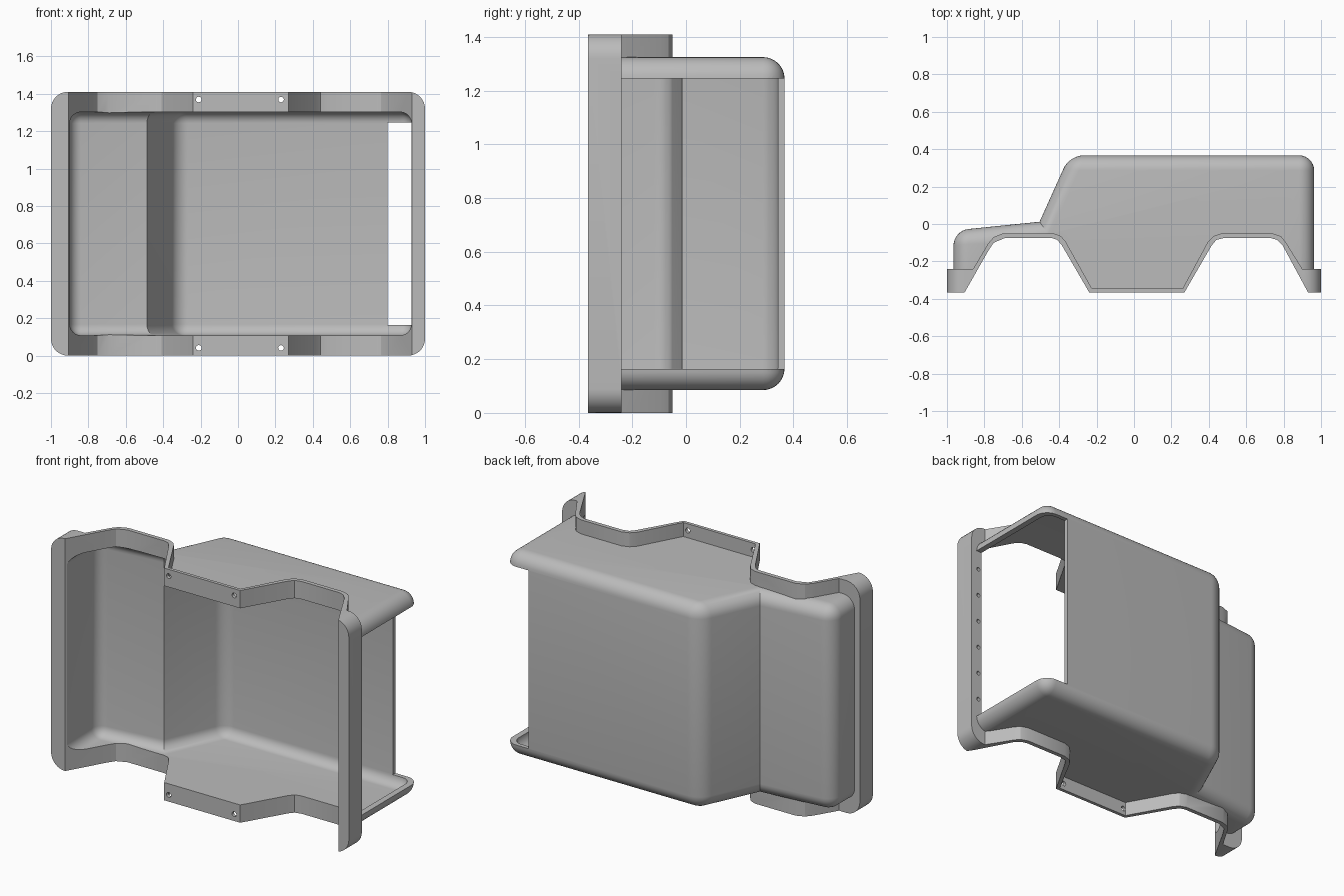
import bpy, bmesh, math
from mathutils import Matrix

if "Cube" in bpy.data.objects:
    bpy.data.objects.remove(bpy.data.objects["Cube"], do_unlink=True)

WIDTH = 1.41
MID = WIDTH / 2
LOW = -0.5        # solids start below the trimmed lower edge


def finish(name, bm):
    bmesh.ops.recalc_face_normals(bm, faces=bm.faces)
    mesh = bpy.data.meshes.new(name)
    bm.to_mesh(mesh)
    bm.free()
    obj = bpy.data.objects.new(name, mesh)
    bpy.context.collection.objects.link(obj)
    return obj


def prism(name, outline, z0, z1, rounded=None, radius=0.0):
    """Extrude an xy outline along z, rounding the edges picked by a rule."""
    bm = bmesh.new()
    face = bm.faces.new([bm.verts.new((x, y, z0)) for x, y in outline])
    ext = bmesh.ops.extrude_face_region(bm, geom=[face])
    for v in ext["geom"]:
        if isinstance(v, bmesh.types.BMVert):
            v.co.z = z1
    bmesh.ops.recalc_face_normals(bm, faces=bm.faces)
    if rounded:
        edges = [e for e in bm.edges if rounded(e.verts[0].co, e.verts[1].co)]
        bmesh.ops.bevel(bm, geom=edges, offset=radius, segments=8, profile=0.5,
                        affect='EDGES', clamp_overlap=False)
    return finish(name, bm)


def pin(name, x, y, z, radius, depth):
    """Cylinder along y for drilling."""
    bm = bmesh.new()
    turn = Matrix.Translation((x, y, z)) @ Matrix.Rotation(math.pi / 2, 4, 'X')
    bmesh.ops.create_cone(bm, cap_ends=True, segments=16, radius1=radius,
                          radius2=radius, depth=depth, matrix=turn)
    return finish(name, bm)


def combine(target, tool, operation):
    mod = target.modifiers.new(operation.title(), 'BOOLEAN')
    mod.operation = operation
    mod.solver = 'EXACT'
    mod.object = tool
    bpy.context.view_layer.objects.active = target
    bpy.ops.object.modifier_apply(modifier=mod.name)
    bpy.data.objects.remove(tool, do_unlink=True)


def body_edges(cowl_x):
    """Every upper edge except the crease at the windscreen base."""
    def rule(a, b):
        if a.y < LOW + 0.05 and b.y < LOW + 0.05:
            return False
        across = abs(a.z - b.z) > 0.1
        return not (across and abs(a.x - cowl_x) < 0.01)
    return rule


def corner_edges(a, b):
    return abs(a.x - b.x) < 0.001 and abs(a.z - b.z) < 0.001 and abs(a.x) > 0.99


# Bonnet, windscreen and roof
outer = [(-0.965, LOW), (-0.965, -0.035), (-0.505, 0.012), (-0.345, 0.367),
         (0.963, 0.367), (0.963, LOW)]
shell = prism("body_shell", outer, 0.085, 1.325, body_edges(-0.505), 0.08)

# Lower flange with bumper bars and wheel arch lips
upper_line = [(-1, -0.24), (-0.86, -0.24), (-0.78, -0.105), (-0.75, -0.07),
              (-0.70, -0.05), (-0.43, -0.05), (-0.39, -0.065), (-0.365, -0.095),
              (-0.225, -0.345), (0.26, -0.345), (0.395, -0.095), (0.425, -0.065),
              (0.47, -0.05), (0.74, -0.05), (0.785, -0.065), (0.81, -0.095),
              (0.90, -0.24), (1, -0.24)]
flange = prism("lower_flange", [(-1, LOW)] + upper_line + [(1, LOW)],
               0, WIDTH, corner_edges, 0.09)
combine(shell, flange, 'UNION')

# Hollow interior
inner = [(-0.9, LOW - 0.2), (-0.9, -0.058), (-0.487, -0.014), (-0.328, 0.342),
         (0.927, 0.342), (0.927, LOW - 0.2)]
cavity = prism("cavity", inner, 0.108, 1.302, body_edges(-0.487), 0.06)
combine(shell, cavity, 'DIFFERENCE')

# Trim everything under the sill and wheel arches
lower_line = [(-0.905, -0.365), (-0.78, -0.145), (-0.75, -0.1), (-0.69, -0.075),
              (-0.44, -0.075), (-0.41, -0.085), (-0.385, -0.115),
              (-0.24, -0.365), (0.27, -0.365), (0.415, -0.115), (0.44, -0.085),
              (0.48, -0.075), (0.73, -0.075), (0.765, -0.085), (0.795, -0.115),
              (0.93, -0.365)]
below = [(-1.2, -0.9), (-1.2, -0.365)] + lower_line + [(1.2, -0.365), (1.2, -0.9)]
combine(shell, prism("under_trim", below, -0.2, WIDTH + 0.2), 'DIFFERENCE')

# Open tail
tail = [(0.8, -0.24), (0.8, 0.6), (1.2, 0.6), (1.2, -0.24)]
combine(shell, prism("tail_opening", tail, 0.164, 1.246), 'DIFFERENCE')

# Mounting holes through the sills
for x in (-0.21, 0.23):
    for side in (-1, 1):
        combine(shell, pin("sill_hole", x, -0.36, MID + side * 0.664, 0.015, 0.1),
                'DIFFERENCE')

# Row of blind holes along the rear bar
for i in range(6):
    combine(shell, pin("bar_hole", 0.95, -0.24, MID + (i - 2.5) * 0.17, 0.012, 0.06),
            'DIFFERENCE')

# Single grey finish
grey = bpy.data.materials.new("plain_grey")
grey.use_nodes = True
colour = (0.5, 0.5, 0.5, 1)
grey.diffuse_color = colour
grey.node_tree.nodes["Principled BSDF"].inputs["Base Color"].default_value = colour
shell.data.materials.clear()
shell.data.materials.append(grey)

bpy.ops.object.select_all(action='DESELECT')
shell.select_set(True)
bpy.context.view_layer.objects.active = shell
bpy.ops.object.shade_smooth_by_angle(angle=math.radians(25))
